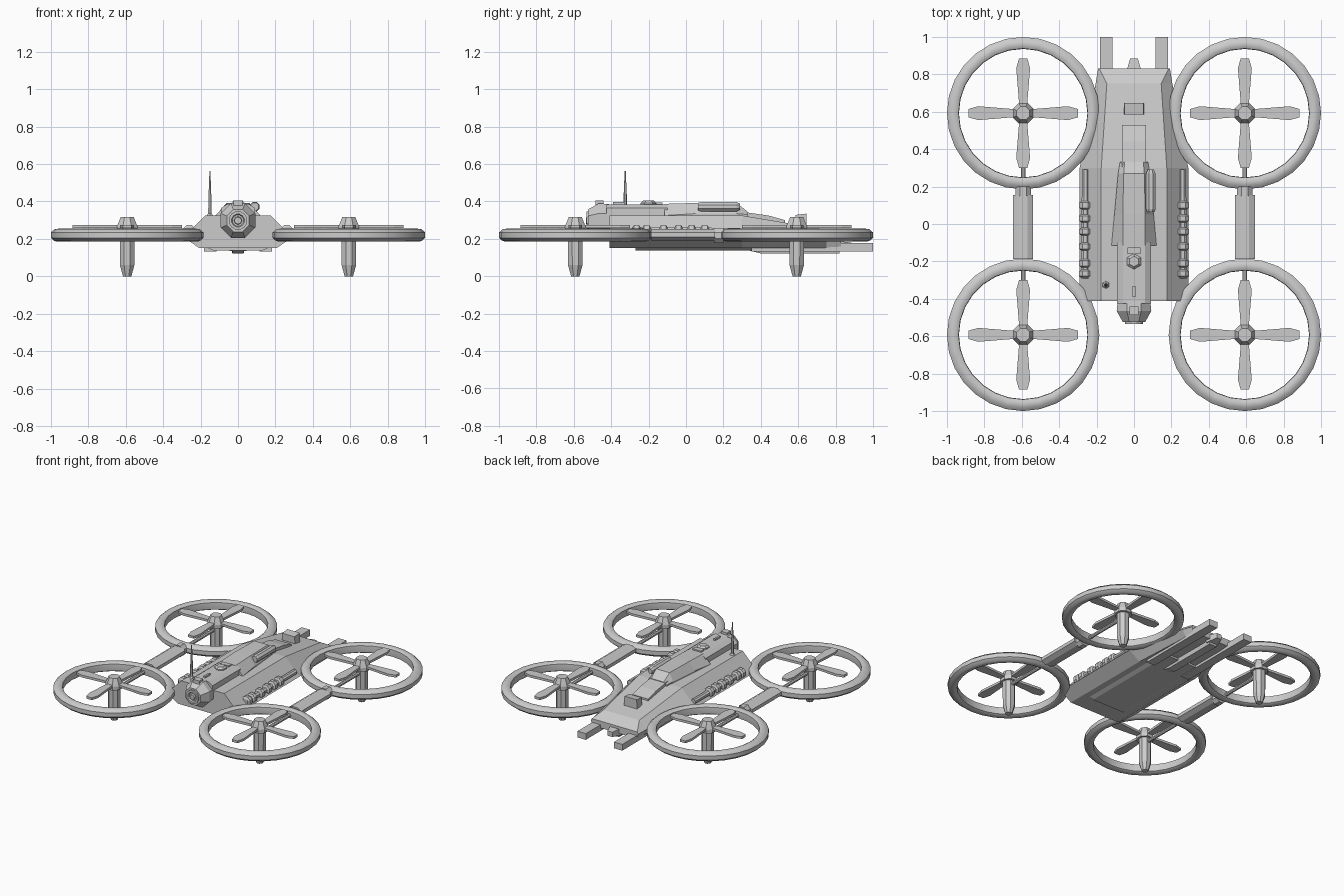
import bpy, bmesh, math
from mathutils import Matrix, Vector

if "Cube" in bpy.data.objects:
    bpy.data.objects.remove(bpy.data.objects["Cube"])


def finish(name, bm, smooth=False):
    bmesh.ops.recalc_face_normals(bm, faces=bm.faces)
    me = bpy.data.meshes.new(name)
    bm.to_mesh(me)
    bm.free()
    ob = bpy.data.objects.new(name, me)
    bpy.context.collection.objects.link(ob)
    if smooth:
        bpy.ops.object.select_all(action='DESELECT')
        bpy.context.view_layer.objects.active = ob
        ob.select_set(True)
        bpy.ops.object.shade_smooth_by_angle(angle=math.radians(40))
    return ob


def loft(name, rings, cap=True, closed=False, smooth=False):
    """Skin a series of equally sized closed rings of points."""
    bm = bmesh.new()
    vs = [[bm.verts.new(p) for p in r] for r in rings]
    n = len(vs[0])
    pairs = list(zip(vs, vs[1:])) + ([(vs[-1], vs[0])] if closed else [])
    for a, b in pairs:
        for i in range(n):
            bm.faces.new((a[i], a[(i + 1) % n], b[(i + 1) % n], b[i]))
    if cap and not closed:
        bm.faces.new(vs[0])
        bm.faces.new(vs[-1])
    return finish(name, bm, smooth)


def hull(name, sections):
    """Loft along y; each section is (y, right-hand half outline of (x, z))."""
    return loft(name, [[(x, y, z) for x, z in h] + [(-x, y, z) for x, z in reversed(h)]
                       for y, h in sections])


def lathe(name, profile, origin, axis='z', sides=8):
    """Faceted turned part; profile is (radius, position along axis)."""
    o = Vector(origin)
    rings = []
    for r, t in profile:
        ring = []
        for i in range(sides):
            a = 2 * math.pi * (i + .5) / sides
            c, s = r * math.cos(a), r * math.sin(a)
            ring.append(o + Vector((c, s, t) if axis == 'z' else (c, t, s)))
        rings.append(ring)
    return loft(name, rings)


def box(name, x, y, z):
    return loft(name, [[(x[0], y[0], k), (x[1], y[0], k), (x[1], y[1], k), (x[0], y[1], k)] for k in z])


# Four rotor units
for sx, side in ((-1, "left"), (1, "right")):
    for sy, end in ((-1, "front"), (1, "rear")):
        cx, cy, tag = sx * .592, sy * .592, f"{end}_{side}"
        # Duct ring with rounded section
        rings = []
        for i in range(28):
            a = 2 * math.pi * i / 28
            ring = []
            for dr, z in ((.330, .22), (.345, .245), (.362, .255), (.388, .252), (.407, .235),
                          (.407, .205), (.388, .188), (.362, .185), (.345, .195)):
                dr = max(dr, .343)
                ring.append((cx + dr * math.cos(a), cy + dr * math.sin(a), z))
            rings.append(ring)
        loft("duct_" + tag, rings, closed=True, smooth=True)
        # Hub cap and motor pod
        lathe("hub_cap_" + tag, [(.06, .238), (.06, .265), (.038, .316)], (cx, cy, 0))
        lathe("motor_pod_" + tag, [(.024, 0), (.042, .06), (.043, .24)], (cx, cy, 0))
        # Four blades
        for k in range(4):
            rot = Matrix.Rotation(k * math.pi / 2, 3, 'Z')
            outline = ((.03, -.02), (.24, -.037), (.293, -.022), (.293, .022), (.24, .037), (.03, .02))
            loft(f"blade_{tag}_{k}", [[rot @ Vector((u, v, z)) + Vector((cx, cy, 0))
                                       for u, v in outline] for z in (.258, .275)])
    # Boom between the ducts, collar and inner rod
    lathe("boom_" + side, [(.058, -.187), (.058, .155)], (sx * .592, 0, .222), 'y')
    bpy.context.collection.objects["boom_" + side].data.transform(
        Matrix.Translation((0, 0, .222)) @ Matrix.Diagonal((1, 1, .56, 1)) @ Matrix.Translation((0, 0, -.222)))
    lathe("boom_collar_" + side, [(.044, .15), (.044, .2)], (sx * .592, 0, .218), 'y')
    lathe("boom_rod_" + side, [(.013, -.59), (.013, .59)], (sx * .592, 0, .215), 'y')

    # Segmented side pipe
    prof = [(.024, -.29)]
    for y in (-.265, -.21, -.12, -.04, .03, .10):
        prof += [(.022, y - .022), (.036, y - .014), (.036, y + .014), (.022, y + .022)]
    prof += [(.02, .15), (.02, .29)]
    lathe("side_pipe_" + side, prof, (sx * .26, 0, .24), 'y')

    # Rear skid rails
    x0, x1 = sorted((sx * .115, sx * .182))
    box("skid_" + side, (x0, x1), (.35, 1.0), (.132, .178))

# Main fuselage with tapering tail
hull("fuselage", [
    (-.41, [(.175, .325), (.29, .208), (.205, .15)]),
    (.30, [(.175, .325), (.29, .208), (.205, .15)]),
    (.75, [(.145, .25), (.205, .20), (.18, .15)]),
    (.83, [(.185, .205), (.192, .19), (.18, .155)])])

# Belly plate, keel and tail stub
hull("belly_plate", [(y, [(.17, .156), (.13, .137)]) for y in (-.27, .5)])
hull("keel", [(.34, [(.04, .16), (.03, .137)]), (.4, [(.04, .16), (.03, .122)]),
              (.82, [(.04, .18), (.03, .122)])])
hull("tail_stub", [(.80, [(.045, .19), (.045, .135)]), (.885, [(.02, .18), (.02, .145)])])

# Spine, canopy cover and rear hatch
hull("spine", [(y, [(.06, .385), (.09, .365), (.09, .31)]) for y in (-.425, -.1)])
hull("canopy", [(-.115, [(.06, .387), (.12, .325), (.12, .31)]),
                (.05, [(.06, .392), (.105, .335), (.105, .31)]),
                (.27, [(.055, .392), (.085, .335), (.085, .31)]),
                (.33, [(.05, .345), (.075, .33), (.075, .30)])])
hull("rear_hatch", [(.30, [(.064, .345), (.064, .28)]), (.44, [(.064, .325), (.064, .27)]),
                    (.53, [(.064, .30), (.064, .26)])])
hull("tail_sensor", [(.585, [(.05, .328), (.055, .26)]), (.645, [(.05, .335), (.055, .25)])])

# Equipment tube beside the canopy
lathe("equipment_tube", [(.022, .065), (.027, .08), (.027, .27), (.018, .29)], (.09, 0, .372), 'y')

# Faceted nose with lens
lathe("nose", [(.065, -.523), (.100, -.465), (.094, -.41)], (0, 0, .298), 'y')
lathe("lens_rim", [(.05, -.515), (.05, -.533), (.035, -.533), (.03, -.522)], (0, 0, .298), 'y', 12)
lathe("lens", [(.022, -.52), (.018, -.534)], (0, 0, .298), 'y', 12)
box("nose_block", (-.025, .025), (-.485, -.44), (.36, .405))

# Top details and antenna
lathe("top_cap", [(.042, .37), (.042, .392), (.028, .405)], (0, -.2, 0), sides=6)
box("top_block", (-.035, .035), (-.16, -.125), (.37, .395))
box("top_fin", (-.007, .007), (-.39, -.33), (.37, .398))
lathe("antenna", [(.02, .29), (.02, .325), (.011, .335), (.009, .42), (.003, .563)], (-.15, -.325, 0), sides=6)
